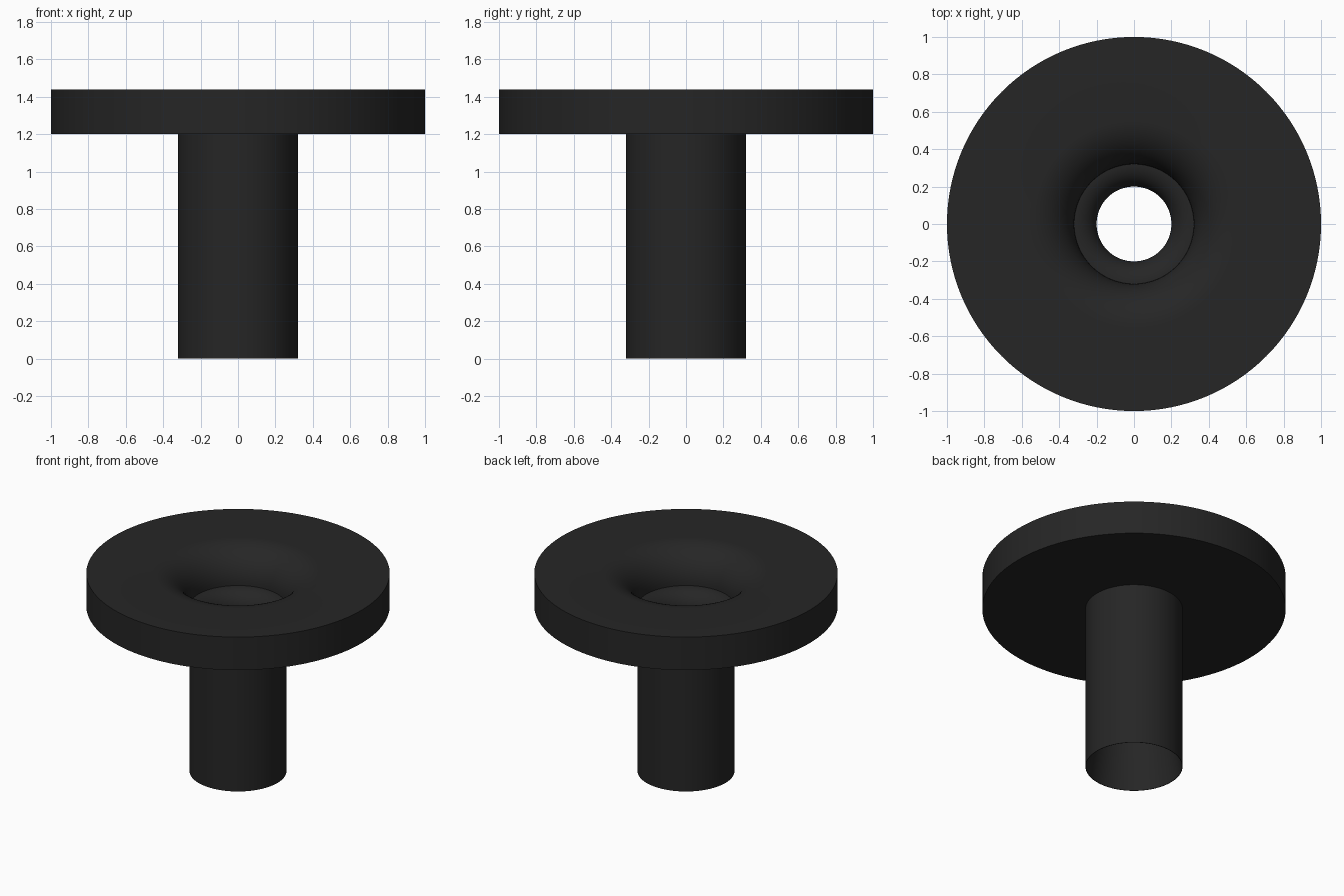
import bpy, bmesh, math

if "Cube" in bpy.data.objects:
    bpy.data.objects.remove(bpy.data.objects["Cube"])

SEGMENTS = 128
R_PIPE, R_BORE = 0.32, 0.20
Z_FLANGE, Z_TOP = 1.20, 1.44

black = bpy.data.materials.new("matte black")
black.diffuse_color = (0.019, 0.019, 0.019, 1.0)
black.use_nodes = True
black.node_tree.nodes["Principled BSDF"].inputs["Base Color"].default_value = black.diffuse_color


def arc(cx, cz, radius, start, end, steps=16):
    """Points on a circular arc, angles in degrees."""
    angles = [math.radians(start + (end - start) * i / steps) for i in range(steps + 1)]
    return [(cx + radius * math.cos(a), cz + radius * math.sin(a)) for a in angles]


def lathe(name, profile):
    """Revolve a closed (radius, z) profile around the z axis."""
    bm = bmesh.new()
    rings = []
    for i in range(SEGMENTS):
        a = 2 * math.pi * i / SEGMENTS
        rings.append([bm.verts.new((r * math.cos(a), r * math.sin(a), z)) for r, z in profile])
    n = len(profile)
    for i in range(SEGMENTS):
        here, after = rings[i], rings[(i + 1) % SEGMENTS]
        for j in range(n):
            k = (j + 1) % n
            bm.faces.new((here[j], after[j], after[k], here[k]))
    bmesh.ops.recalc_face_normals(bm, faces=bm.faces)
    mesh = bpy.data.meshes.new(name)
    bm.to_mesh(mesh)
    bm.free()
    mesh.materials.append(black)
    obj = bpy.data.objects.new(name, mesh)
    bpy.context.collection.objects.link(obj)
    bpy.ops.object.select_all(action='DESELECT')
    obj.select_set(True)
    bpy.context.view_layer.objects.active = obj
    bpy.ops.object.shade_smooth_by_angle(angle=math.radians(30))
    return obj


# Round flange with a rounded funnel mouth
mouth = Z_TOP - Z_FLANGE
lathe("flange", [(1.0, Z_FLANGE), (1.0, Z_TOP)]
      + arc(R_PIPE + mouth, Z_FLANGE, mouth, 90, 180))

# Pipe with a rounded throat that flares out to a thin lower rim
wall = R_PIPE - R_BORE
z_throat = Z_FLANGE - wall
flare = [(R_BORE + (wall - 0.003) * (i / 16) ** 1.5, z_throat * (1 - i / 16)) for i in range(1, 17)]
lathe("pipe", [(R_PIPE, 0.0)] + arc(R_PIPE, z_throat, wall, 90, 180) + flare)
